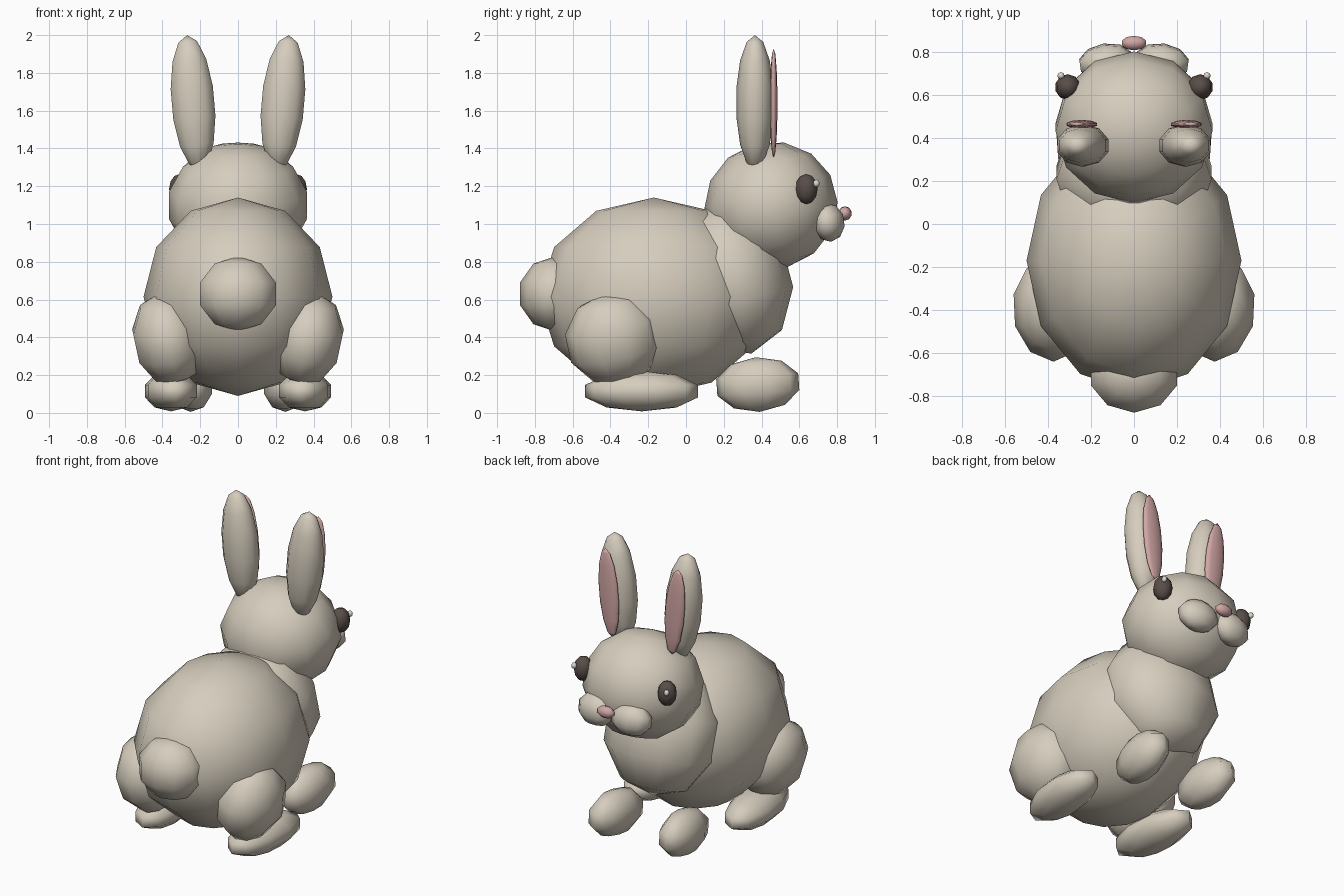
import bpy
import bmesh
from math import radians
from mathutils import Matrix, Euler, Vector

if "Cube" in bpy.data.objects:
    bpy.data.objects.remove(bpy.data.objects["Cube"])


def material(name, rgb):
    m = bpy.data.materials.new(name)
    m.diffuse_color = (*rgb, 1.0)
    m.use_nodes = True
    m.node_tree.nodes["Principled BSDF"].inputs["Base Color"].default_value = m.diffuse_color
    return m


FUR = material("warm_beige_fur", (0.67, 0.61, 0.51))
PINK = material("soft_pink", (0.63, 0.38, 0.37))
DARK = material("dark_brown", (0.10, 0.075, 0.065))
SHINE = material("eye_shine", (0.72, 0.70, 0.62))


def blob(name, mat, center, half, rot=(0, 0, 0), seg=12, bands=6):
    """Smooth low-poly ellipsoid whose unrotated extents equal half."""
    bm = bmesh.new()
    bmesh.ops.create_uvsphere(bm, u_segments=seg, v_segments=bands, radius=1.0)
    ext = [max(abs(v.co[i]) for v in bm.verts) for i in range(3)]
    size = Matrix.Diagonal([half[i] / ext[i] for i in range(3)]).to_4x4()
    turn = Euler([radians(a) for a in rot]).to_matrix().to_4x4()
    bmesh.ops.transform(bm, matrix=turn @ size, verts=bm.verts)
    for f in bm.faces:
        f.smooth = True
    me = bpy.data.meshes.new(name)
    bm.to_mesh(me)
    bm.free()
    me.materials.append(mat)
    ob = bpy.data.objects.new(name, me)
    ob.location = Vector(center)
    bpy.context.collection.objects.link(ob)
    return ob


def pair(name, mat, center, half, rot=(0, 0, 0), seg=10, bands=5):
    """Right part and its mirrored left twin."""
    for side, s in (("right", 1), ("left", -1)):
        blob(f"{name}_{side}", mat, (s * center[0], center[1], center[2]), half,
             (rot[0], s * rot[1], s * rot[2]), seg, bands)


# Trunk, chest, head and tail
blob("body", FUR, (0, -0.17, 0.615), (0.50, 0.61, 0.525))
blob("chest", FUR, (0, 0.24, 0.71), (0.36, 0.305, 0.41), (15, 0, 0), 12, 5)
blob("head", FUR, (0, 0.45, 1.098), (0.365, 0.345, 0.337), (15, 0, 0), 12, 7)
blob("tail", FUR, (0, -0.695, 0.63), (0.20, 0.183, 0.198), seg=10, bands=5)

# Ears with pink inner faces
pair("ear", FUR, (0.238, 0.365, 1.643), (0.112, 0.098, 0.358), (0, 5, 0), 10, 7)
pair("inner_ear", PINK, (0.243, 0.464, 1.64), (0.066, 0.02, 0.29), (0, 5, 0), 10, 7)

# Face
pair("eye", DARK, (0.308, 0.637, 1.185), (0.057, 0.06, 0.08), seg=10, bands=6)
pair("eye_glint", SHINE, (0.34, 0.69, 1.215), (0.017, 0.017, 0.02), seg=8, bands=5)
pair("cheek", FUR, (0.13, 0.755, 1.008), (0.122, 0.082, 0.103), (8, 0, -8))
blob("nose", PINK, (0, 0.842, 1.056), (0.057, 0.034, 0.038), seg=10, bands=5)

# Legs and feet
pair("haunch", FUR, (0.37, -0.385, 0.39), (0.175, 0.245, 0.25), (12, 12, 0))
pair("hind_foot", FUR, (0.355, -0.235, 0.115), (0.13, 0.30, 0.107), (0, 0, -5))
pair("front_paw", FUR, (0.25, 0.38, 0.15), (0.108, 0.218, 0.145), (4, 0, -4))
